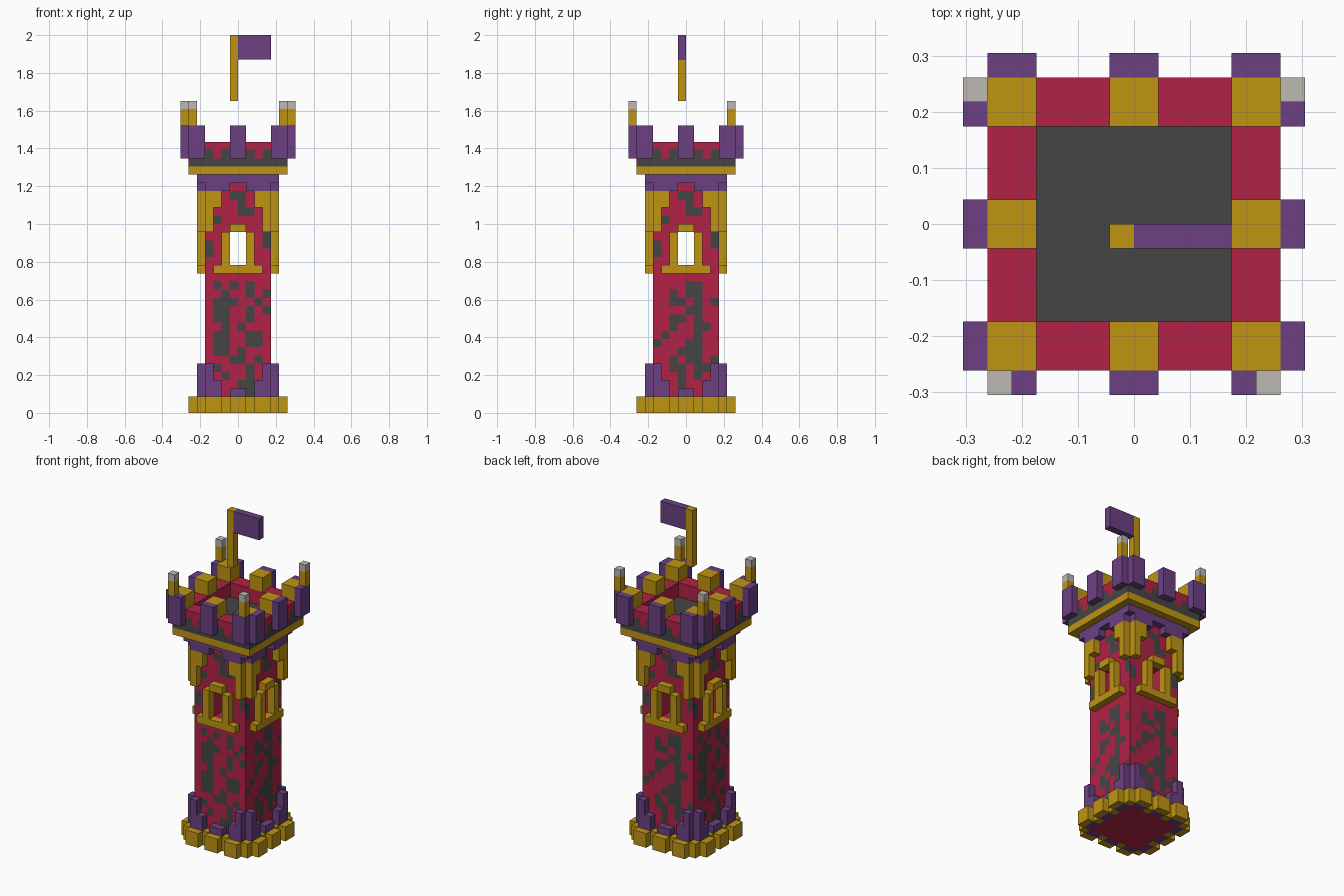
import bpy, bmesh
from mathutils import Vector

U = 2 / 46  # one block

if "Cube" in bpy.data.objects:
    bpy.data.objects.remove(bpy.data.objects["Cube"], do_unlink=True)


def material(name, r, g, b):
    m = bpy.data.materials.new(name)
    m.diffuse_color = (r, g, b, 1)
    m.use_nodes = True
    m.node_tree.nodes["Principled BSDF"].inputs["Base Color"].default_value = (r, g, b, 1)
    return m


GOLD = material("gold", 0.52, 0.30, 0.006)
PURPLE = material("purple", 0.149, 0.051, 0.223)
RED = material("crimson", 0.445, 0.016, 0.061)
DARK = material("dark_stone", 0.06, 0.06, 0.06)
PALE = material("pale_grey", 0.515, 0.49, 0.456)


def finish(bm, name, *mats):
    mesh = bpy.data.meshes.new(name)
    bm.to_mesh(mesh)
    bm.free()
    for m in mats:
        mesh.materials.append(m)
    ob = bpy.data.objects.new(name, mesh)
    bpy.context.collection.objects.link(ob)
    return ob


def turn(p, k):
    x, y, z = p
    for _ in range(k):
        x, y = -y, x
    return Vector((x, y, z))


def blocks(name, mat, boxes, turns=1):
    """Boxes as (x0, x1, y0, y1, z0, z1) in blocks, repeated by quarter turns."""
    bm = bmesh.new()
    for k in range(turns):
        for x0, x1, y0, y1, z0, z1 in boxes:
            a, b = turn((x0, y0, z0), k), turn((x1, y1, z1), k)
            cube = bmesh.ops.create_cube(bm, size=1)["verts"]
            for v in cube:
                v.co = Vector([(a[i] + b[i]) / 2 + v.co[i] * abs(b[i] - a[i]) for i in range(3)]) * U
    return finish(bm, name, mat)


def mirrored(spans):
    """Add the mirror image of each (x0, x1, ...) box."""
    return spans + [(-s[1], -s[0], *s[2:]) for s in spans]


def voxels(name, cells, is_dark):
    """Outer faces of a set of cells; dark faces are chosen by a rule."""
    bm = bmesh.new()
    for c in cells:
        for axis in range(3):
            for side in (-1, 1):
                n = [0, 0, 0]
                n[axis] = side
                if tuple(c[i] + n[i] for i in range(3)) in cells:
                    continue
                i, j = (axis + 1) % 3, (axis + 2) % 3
                corners = []
                for s, t in ((0, 0), (1, 0), (1, 1), (0, 1)):
                    p = list(c)
                    p[axis] += max(side, 0)
                    p[i] += s
                    p[j] += t
                    corners.append(bm.verts.new(Vector(p) * U))
                if side < 0:
                    corners.reverse()
                bm.faces.new(corners).material_index = int(is_dark(c, n))
    bmesh.ops.remove_doubles(bm, verts=bm.verts, dist=U / 100)
    return finish(bm, name, RED, DARK)


# Weathered stone patterns, listed from the top row down
UPPER = ["...##...", "....#...", "....##..", ".#......", "........",
         ".......#", "#......#", "#......."]
LOWER_A = [".#.#.#..", "..#..#.#", ".###..#.", ".##..#.#", ".##..#..", "..#.#...",
           ".##..##.", ".##..##.", ".##.#...", "...##.#.", ".#...#.#", "..#..#..",
           "....##..", ".....#.."]
LOWER_B = ["....##..", "..#.##..", "..##.#.#", "....##..", "..##.#..", "..#..##.",
           ".#...#..", "#...##..", "...###..", "..#.##.#", "..##.##.", "...#.#..",
           "...#....", "........"]


def stone_pattern(c, n):
    x, y, z = c
    if n[2]:
        return False
    if n[1]:
        outer, col = (y == -4 if n[1] < 0 else y == 3), (x if n[1] < 0 else -1 - x)
    else:
        outer, col = (x == 3 if n[0] > 0 else x == -4), (y if n[0] > 0 else -1 - y)
    if not outer:
        return False
    rows, top = (UPPER, 26) if z > 16 else ((LOWER_A if n[0] + n[1] < 0 else LOWER_B), 15)
    r = top - z
    return 0 <= r < len(rows) and rows[r][col + 4] == "#"


# Tower shaft with window openings through both directions
span = range(-4, 4)
shaft = {(x, y, z) for x in span for y in span for z in range(29)
         if not (18 <= z < 22 and (x in (-1, 0) or y in (-1, 0)))}
voxels("tower_shaft", shaft, stone_pattern)

# Scalloped plinth and buttresses
blocks("plinth", GOLD, mirrored([(2, 4, -6, -5, 0, 2), (1, 2, -5, -4, 0, 2)])
       + [(-1, 1, -6, -5, 0, 2), (4, 5, -5, -4, 0, 2)], 4)
blocks("buttresses", PURPLE, mirrored([(3, 4, -5, -4, 0, 6), (2, 3, -5, -4, 0, 4)])
       + [(-1, 1, -5, -4, 0, 3)], 4)

# Window frames
blocks("window_frames", GOLD, mirrored([(1, 2, -5, -4, 18, 22)])
       + [(-1, 1, -5, -4, 22, 23), (-3, 3, -5, -4, 17, 18)], 4)

# Corbels, collar and cornice under the platform
blocks("corbels", GOLD, mirrored([(3, 4, -5, -4, 22, 27), (2, 3, -5, -4, 25, 27)]), 4)
blocks("collar_brackets", PURPLE, mirrored([(1, 4, -5, -4, 27, 28)]), 4)
blocks("collar", PURPLE, [(-5, 5, -5, 5, 28, 29)])
blocks("cornice", GOLD, [(-6, 6, -6, 6, 29, 30)])
blocks("platform_floor", DARK, [(-6, 6, -6, 6, 30, 31)])


# Parapet wall with a toothed dark lower edge
def parapet_pattern(c, n):
    x, y, z = c
    along = x if n[1] else y
    outer = (n[0] * (x + 0.5) + n[1] * (y + 0.5)) > 5
    return z == 31 and outer and along not in (-3, 2)


ring = range(-6, 6)
parapet = {(x, y, z) for x in ring for y in ring for z in (31, 32)
           if x not in span or y not in span}
voxels("parapet", parapet, parapet_pattern)

# Battlements
blocks("merlon_caps", GOLD, [(-1, 1, -6, -4, 33, 35), (4, 6, -6, -4, 33, 35)], 4)
blocks("merlon_shields", PURPLE, mirrored([(4, 6, -7, -6, 31, 35)])
       + [(-1, 1, -7, -6, 31, 35)], 4)

# Corner torches
spots = mirrored([(5, 6, -7, -6), (6, 7, 5, 6)])
blocks("torch_posts", GOLD, [(*s, 35, 37) for s in spots])
blocks("torch_tips", PALE, [(*s, 37, 38) for s in spots])

# Flag
blocks("flag_pole", GOLD, [(-1, 0, -1, 0, 38, 46)])
blocks("flag", PURPLE, [(0, 4, -1, 0, 43, 46)])
